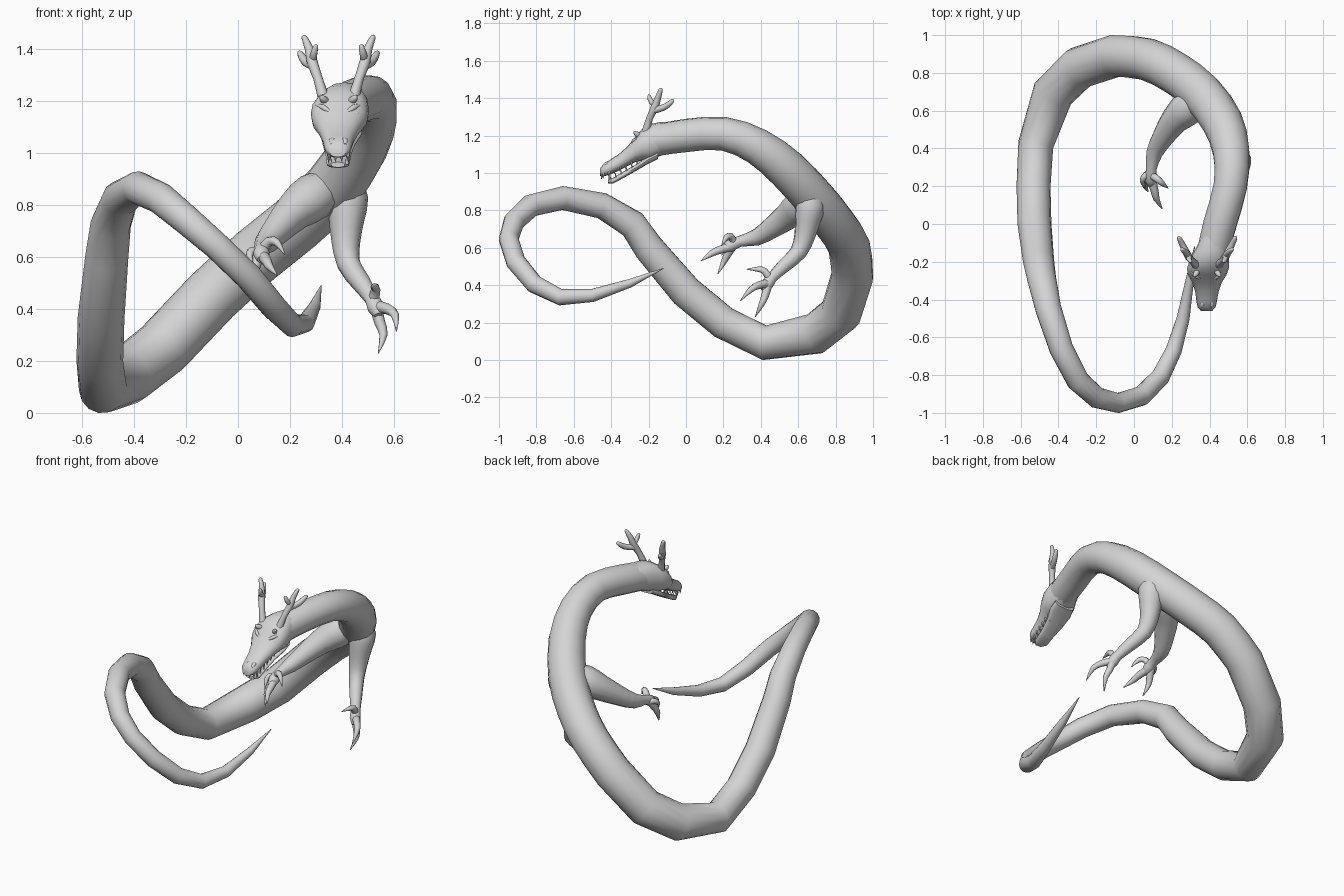
import bpy, bmesh, math
from mathutils import Vector

grey = bpy.data.materials.new("stone_grey")
grey.diffuse_color = (0.66, 0.66, 0.66, 1)


def loft(name, rings, angle=60):
    """Skin closed rings of equal length and cap both ends."""
    bm = bmesh.new()
    rows = [[bm.verts.new(p) for p in ring] for ring in rings]
    n = len(rows[0])
    for a, b in zip(rows, rows[1:]):
        for i in range(n):
            j = (i + 1) % n
            bm.faces.new((a[i], a[j], b[j], b[i]))
    bm.faces.new(rows[0][::-1])
    bm.faces.new(rows[-1])
    bmesh.ops.recalc_face_normals(bm, faces=bm.faces)
    mesh = bpy.data.meshes.new(name)
    bm.to_mesh(mesh)
    bm.free()
    mesh.materials.append(grey)
    ob = bpy.data.objects.new(name, mesh)
    bpy.context.collection.objects.link(ob)
    bpy.ops.object.select_all(action='DESELECT')
    ob.select_set(True)
    bpy.context.view_layer.objects.active = ob
    bpy.ops.object.shade_smooth_by_angle(angle=math.radians(angle))
    return ob


def smooth_path(pts, steps):
    """Catmull-Rom interpolation of (x, y, z, radius) points."""
    p = [Vector(q) for q in pts]
    p = [2 * p[0] - p[1]] + p + [2 * p[-1] - p[-2]]
    out = []
    for a, b, c, d in zip(p, p[1:], p[2:], p[3:]):
        for s in range(steps):
            t = s / steps
            out.append(0.5 * (2 * b + (c - a) * t + (2 * a - 5 * b + 4 * c - d) * t * t
                              + (3 * b - a - 3 * c + d) * t ** 3))
    return out + [p[-2]]


def tube(name, pts, sides=8, steps=2):
    """Round tube with varying radius along a smooth path."""
    path = smooth_path(pts, steps)
    pos = [q.to_3d() for q in path]
    rings, u = [], None
    for i, c in enumerate(pos):
        t = (pos[min(i + 1, len(pos) - 1)] - pos[max(i - 1, 0)]).normalized()
        if u is None:
            u = t.orthogonal()
        u = (u - t * u.dot(t)).normalized()
        v = t.cross(u)
        r = max(path[i][3], 0.0015)
        rings.append([c + r * (math.cos(k * math.tau / sides) * u + math.sin(k * math.tau / sides) * v)
                      for k in range(sides)])
    return loft(name, rings)


def head_x(y):
    """Centre line of the slightly turned head."""
    return 0.388 + max(0, y + 0.25) * 0.2 + min(0, y + 0.25) * 0.02


def skull(name, sections, power, sides=16):
    """Loft of rounded sections given as (y, top, bottom, half width)."""
    rings = []
    for y, top, bot, w in sections:
        ring = []
        for k in range(sides):
            c, s = math.cos(k * math.tau / sides), math.sin(k * math.tau / sides)
            f = lambda q: math.copysign(abs(q) ** power, q)
            ring.append((head_x(y) + w * f(c), y, (top + bot) / 2 + (top - bot) / 2 * f(s)))
        rings.append(ring)
    return loft(name, rings, 50)


# Long winding body, finely ringed in the front half and coarser towards the tail
front_half = [
    (.415, -.16, 1.175, .085), (.455, 0, 1.20, .089), (.51, .2, 1.21, .09), (.515, .38, 1.143, .098),
    (.468, .54, 1.02, .109), (.36, .69, .86, .113), (.222, .797, .727, .113), (.07, .872, .605, .113),
    (-.1, .89, .45, .113)]
tail_half = [
    (-.29, .828, .25, .113), (-.43, .69, .14, .111), (-.52, .42, .092, .094),
    (-.532, .2, .2, .09), (-.527, 0, .365, .09), (-.505, -.2, .6, .083), (-.49, -.285, .725, .078),
    (-.453, -.45, .825, .07), (-.385, -.66, .866, .064), (-.297, -.83, .825, .061), (-.195, -.92, .74, .057),
    (-.085, -.948, .645, .053), (.04, -.91, .525, .053), (.14, -.81, .405, .05), (.21, -.67, .335, .044),
    (.26, -.5, .345, .035), (.295, -.3, .41, .023), (.32, -.12, .49, .002)]
tube("body", smooth_path(front_half, 2) + [Vector(q) for q in tail_half], sides=14, steps=1)

# Right foreleg, palm and claws
tube("right_leg", [(.38, .67, .9, .05), (.295, .62, .835, .092), (.215, .55, .775, .076), (.15, .455, .705, .058),
                   (.108, .375, .655, .045), (.092, .29, .635, .029), (.09, .235, .61, .033),
                   (.09, .2, .59, .015)], sides=10)
for i, c in enumerate([
        [(.09, .25, .61, .024), (.11, .17, .585, .021), (.12, .13, .565, .016), (.15, .08, .53, .002)],
        [(.08, .25, .61, .024), (.065, .22, .56, .02), (.06, .2, .52, .015), (.075, .17, .46, .002)],
        [(.09, .26, .62, .022), (.12, .24, .66, .019), (.15, .215, .655, .015), (.18, .19, .61, .002)],
        [(.08, .27, .62, .02), (.05, .245, .62, .017), (.045, .22, .6, .012), (.06, .19, .56, .002)]]):
    tube(f"right_claw_{i}", c)

# Left foreleg, palm and claws
tube("left_leg", [(.42, .66, .92, .05), (.423, .665, .83, .079), (.418, .65, .745, .069), (.415, .635, .665, .057),
                  (.425, .6, .575, .046), (.475, .52, .5, .038), (.515, .46, .44, .029),
                  (.53, .435, .405, .033), (.54, .41, .375, .015)], sides=10)
for i, c in enumerate([
        [(.53, .44, .41, .024), (.545, .425, .35, .021), (.56, .405, .3, .016), (.54, .37, .23, .002)],
        [(.53, .44, .41, .024), (.575, .39, .4, .021), (.605, .345, .375, .016), (.61, .29, .315, .002)],
        [(.52, .45, .43, .022), (.53, .42, .475, .018), (.525, .385, .485, .014), (.512, .325, .485, .002)]]):
    tube(f"left_claw_{i}", c)

# Skull and lower jaw
skull("head", [(-.06, 1.27, 1.115, .065), (-.14, 1.272, 1.09, .088), (-.19, 1.262, 1.065, .104),
               (-.235, 1.235, 1.065, .111), (-.27, 1.195, 1.058, .102), (-.31, 1.145, 1.038, .078),
               (-.36, 1.1, 1.012, .062), (-.41, 1.068, .99, .054), (-.44, 1.05, .982, .048),
               (-.46, 1.022, .985, .03)], .85)
skull("lower_jaw", [(-.15, 1.12, 1.075, .07), (-.2, 1.095, 1.05, .078), (-.26, 1.05, 1.015, .062),
                    (-.33, 1.01, .975, .049), (-.39, .974, .943, .044), (-.418, .965, .945, .026)], .8)

# Mirrored face parts
for side, s in (("right", -1), ("left", 1)):
    def at(x, y, z, r):
        return (.387 + s * x, y, z, r)

    # Antler stem with two tines
    tube(f"{side}_antler", [at(.06, -.215, 1.22, .022), at(.08, -.195, 1.29, .018), at(.1, -.17, 1.345, .021),
                            at(.113, -.15, 1.4, .017), at(.132, -.135, 1.445, .011), at(.136, -.132, 1.453, .004)])
    tube(f"{side}_back_tine", [at(.098, -.17, 1.335, .018), at(.128, -.115, 1.352, .017),
                               at(.148, -.075, 1.383, .012), at(.153, -.068, 1.392, .004)])
    tube(f"{side}_front_tine", [at(.1, -.16, 1.355, .015), at(.095, -.187, 1.382, .014),
                                at(.088, -.197, 1.41, .01), at(.086, -.198, 1.418, .004)])
    # Brow horn, brow ridge, eye and nostril
    tube(f"{side}_brow_horn", [at(.05, -.25, 1.2, .015), at(.062, -.268, 1.211, .013), at(.07, -.277, 1.222, .004)])
    tube(f"{side}_brow_ridge", [at(.03, -.29, 1.155, .006), at(.058, -.277, 1.175, .011), at(.085, -.25, 1.185, .004)])
    tube(f"{side}_eye", [at(.066, -.27, 1.152, .008), at(.069, -.28, 1.152, .012), at(.072, -.288, 1.152, .005)])
    tube(f"{side}_nostril", [at(.02, -.4, 1.053, .008), at(.025, -.425, 1.047, .013), at(.025, -.445, 1.033, .006)])

    # Teeth: rows along both jaws, with larger fangs in front
    for k in range(7):
        y = -.44 + k * .03
        x = .036 + k * .003
        z = .989 + k * .0125
        h = .036 if k == 1 else .02
        tube(f"{side}_upper_tooth_{k}", [at(x, y, z + .012, .008), at(x, y - .003, z - h, .001)], 6, 1)
        if k < 6:
            y2, z2 = y + .035, .966 + k * .0135
            h = .034 if k == 0 else .02
            tube(f"{side}_lower_tooth_{k}", [at(x - .004, y2, z2 - .01, .007), at(x - .004, y2 - .003, z2 + h, .001)], 6, 1)
    tube(f"{side}_front_tooth", [at(.012, -.45, .995, .008), at(.012, -.452, .968, .001)], 6, 1)
